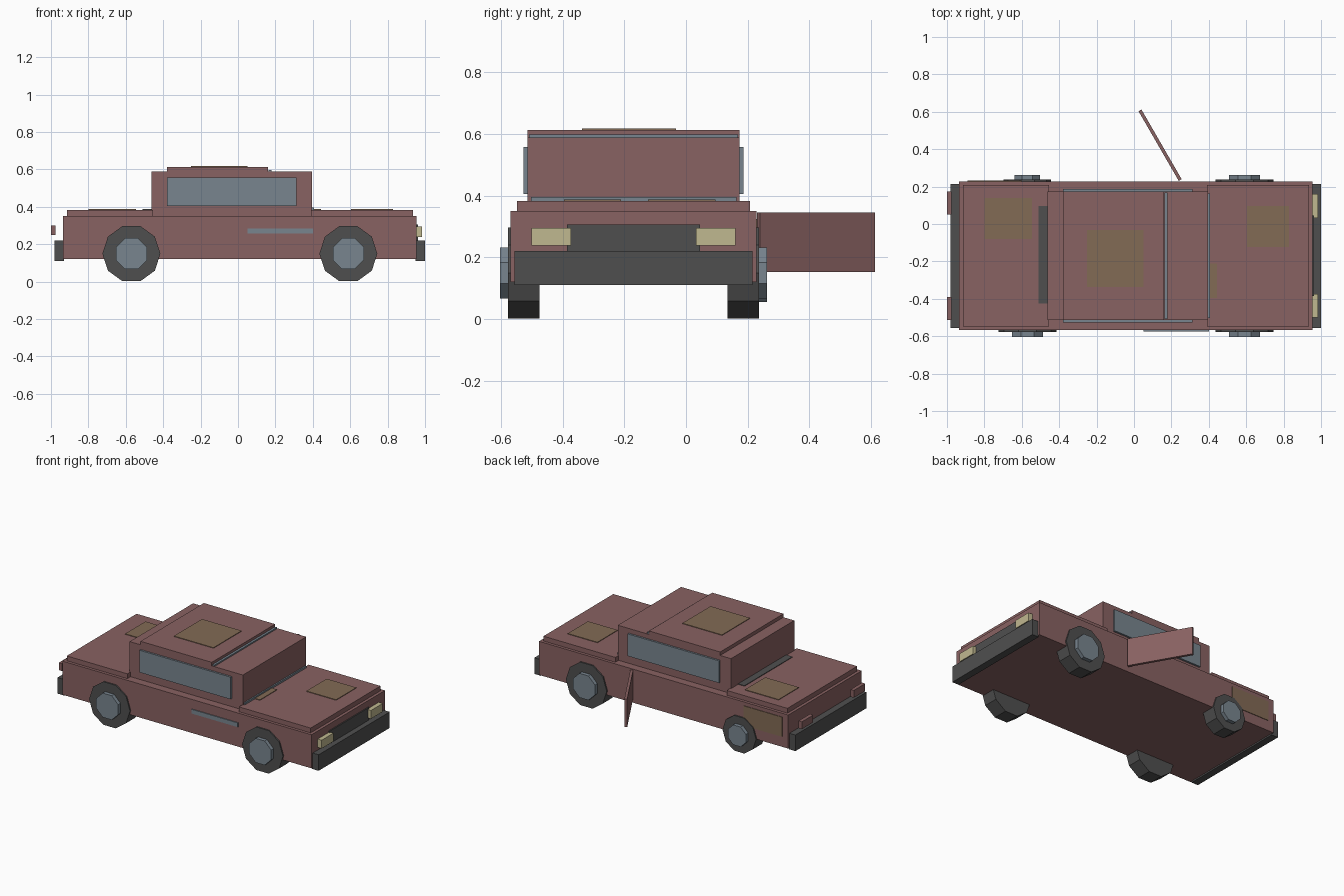
import bpy, math
from mathutils import Matrix

if "Cube" in bpy.data.objects:
    bpy.data.objects.remove(bpy.data.objects["Cube"])


def material(name, r, g, b):
    m = bpy.data.materials.new(name)
    m.diffuse_color = (r, g, b, 1)
    m.use_nodes = True
    m.node_tree.nodes["Principled BSDF"].inputs["Base Color"].default_value = m.diffuse_color
    return m


PAINT = material("faded_red_paint", 0.25, 0.122, 0.122)
DARK = material("charcoal", 0.078, 0.078, 0.078)
GLASS = material("blue_grey", 0.19, 0.235, 0.275)
LAMP = material("pale_yellow", 0.53, 0.48, 0.28)
RUST = material("rust_brown", 0.225, 0.145, 0.09)


def box(name, x, y, z, mat):
    """Box from (min, max) ranges."""
    bpy.ops.mesh.primitive_cube_add(size=1)
    o = bpy.context.object
    o.name = name
    size = [b - a for a, b in (x, y, z)]
    mid = [(a + b) / 2 for a, b in (x, y, z)]
    o.data.transform(Matrix.Translation(mid) @ Matrix.Diagonal((*size, 1)))
    o.data.materials.append(mat)
    return o


def disc(name, sides, radius, x, y, z, turn, mat):
    """Prism with its axis along y, y given as a range."""
    bpy.ops.mesh.primitive_cylinder_add(vertices=sides, radius=radius, depth=y[1] - y[0])
    o = bpy.context.object
    o.name = name
    o.data.transform(Matrix.Translation((x, (y[0] + y[1]) / 2, z))
                     @ Matrix.Rotation(math.pi / 2, 4, 'X') @ Matrix.Rotation(turn, 4, 'Z'))
    o.data.materials.append(mat)
    return o


MID = -0.17  # centre line of the car, pushed forward by the open door


def across(half):
    return (MID - half, MID + half)


# Body shell
box("lower_body", (-0.935, 0.955), across(0.398), (0.12, 0.35), PAINT)
box("trunk_lid", (-0.915, -0.455), across(0.378), (0.345, 0.383), PAINT)
box("hood", (0.39, 0.935), across(0.378), (0.345, 0.383), PAINT)
box("cabin", (-0.462, 0.396), across(0.343), (0.345, 0.589), PAINT)
box("roof", (-0.38, 0.16), across(0.343), (0.585, 0.613), PAINT)

# Windscreen edges and side windows
box("windscreen_top_edge", (0.164, 0.179), across(0.338), (0.58, 0.598), GLASS)
box("windscreen_base", (0.39, 0.405), across(0.333), (0.375, 0.396), GLASS)
box("right_window", (-0.38, 0.312), (-0.526, -0.51), (0.405, 0.557), GLASS)
box("left_window", (-0.38, 0.312), (0.17, 0.186), (0.405, 0.557), GLASS)
box("side_trim", (0.05, 0.40), (-0.574, -0.565), (0.256, 0.285), GLASS)

# Bumpers, grille and lamps
box("front_bumper", (0.95, 1.0), across(0.385), (0.11, 0.22), DARK)
box("rear_bumper", (-0.98, -0.93), across(0.385), (0.11, 0.22), DARK)
box("grille", (0.95, 0.963), across(0.215), (0.20, 0.306), DARK)
for side, s in (("left", 1), ("right", -1)):
    lo, hi = sorted((MID + s * 0.203, MID + s * 0.331))
    box(side + "_headlamp", (0.95, 0.985), (lo, hi), (0.238, 0.295), LAMP)
    lo, hi = sorted((MID + s * 0.22, MID + s * 0.343))
    box(side + "_tail_lamp", (-1.0, -0.975), (lo, hi), (0.25, 0.30), PAINT)

# Wheels; the rear left one is smaller
for name, x, s, r in (("front_left", 0.59, 1, 0.155), ("front_right", 0.59, -1, 0.155),
                      ("rear_left", -0.57, 1, 0.127), ("rear_right", -0.57, -1, 0.155)):
    z = r * math.cos(math.pi / 10) + 0.002
    tyre = sorted((MID + s * 0.305, MID + s * 0.407))
    cap = sorted((MID + s * 0.40, MID + s * 0.433))
    disc(name + "_tyre", 10, r, x, tyre, z, math.pi / 2, DARK)
    disc(name + "_hubcap", 8, r * 0.58, x, cap, z, math.pi / 8, GLASS)

# Open door, hinged at the left side
door = box("open_door", (0, 0.43), (-0.009, 0.009), (0.153, 0.345), PAINT)
door.data.transform(Matrix.Translation((0.247, 0.235, 0)) @ Matrix.Rotation(math.radians(120), 4, 'Z'))

# Rust patches and dark strip
box("trunk_patch", (-0.80, -0.545), (-0.08, 0.14), (0.38, 0.387), RUST)
box("roof_patch", (-0.25, 0.05), (-0.337, -0.033), (0.61, 0.617), RUST)
box("hood_patch", (0.605, 0.83), (-0.123, 0.096), (0.38, 0.387), RUST)
box("cowl_patch", (0.405, 0.443), (-0.395, -0.21), (0.38, 0.387), RUST)
box("fender_patch", (-0.89, -0.60), (0.224, 0.232), (0.19, 0.325), RUST)
box("rear_vent", (-0.51, -0.46), (-0.425, 0.095), (0.38, 0.387), DARK)
